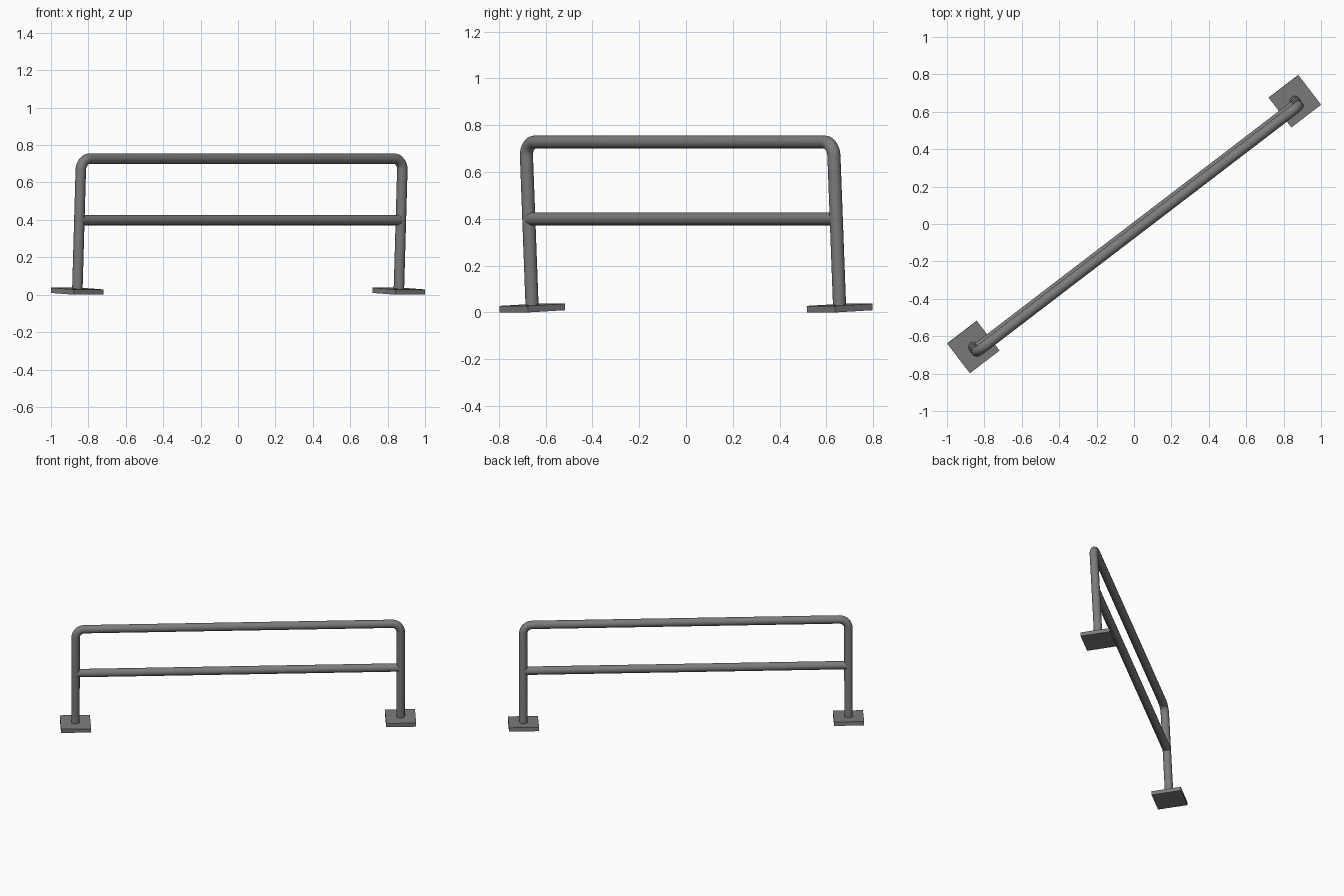
import bpy, bmesh, math
from mathutils import Matrix, Vector

if "Cube" in bpy.data.objects:
    bpy.data.objects.remove(bpy.data.objects["Cube"])

HALF = 1.082      # post distance from centre along the rail
R = 0.028         # tube radius
TOP = 0.724       # top rail centre height
MID = 0.395       # lower rail centre height
BEND = 0.06       # bend radius of the corners
PLATE = 0.2       # foot plate side
THICK = 0.028     # foot plate thickness
SIDES = 20
LEAN = math.radians(2.7)
# whole rack leans slightly and stands diagonally
M = (Matrix.Translation((0, 0, PLATE / 2 * math.sin(LEAN)))
     @ Matrix.Rotation(math.radians(37.4), 4, 'Z')
     @ Matrix.Rotation(LEAN, 4, 'X'))

grey = bpy.data.materials.new("grey_metal")
grey.diffuse_color = (0.2, 0.2, 0.2, 1)
grey.use_nodes = True
grey.node_tree.nodes["Principled BSDF"].inputs["Base Color"].default_value = grey.diffuse_color


def finish(name, bm, smooth):
    bmesh.ops.recalc_face_normals(bm, faces=bm.faces)
    bm.transform(M)
    me = bpy.data.meshes.new(name)
    bm.to_mesh(me)
    bm.free()
    me.materials.append(grey)
    ob = bpy.data.objects.new(name, me)
    bpy.context.collection.objects.link(ob)
    if smooth:
        bpy.ops.object.select_all(action='DESELECT')
        ob.select_set(True)
        bpy.context.view_layer.objects.active = ob
        bpy.ops.object.shade_smooth_by_angle(angle=math.radians(40))


def tube(name, path):
    """Sweep a round section along a path lying in the xz plane."""
    bm = bmesh.new()
    pts = [Vector((x, 0, z)) for x, z in path]
    side = Vector((0, 1, 0))
    rings = []
    for i, p in enumerate(pts):
        d = (pts[min(i + 1, len(pts) - 1)] - pts[max(i - 1, 0)])
        if 0 < i < len(pts) - 1:
            d = (pts[i + 1] - p).normalized() + (p - pts[i - 1]).normalized()
        up = side.cross(d.normalized())
        rings.append([bm.verts.new(p + R * (math.cos(a) * side + math.sin(a) * up))
                      for a in (2 * math.pi * k / SIDES for k in range(SIDES))])
    for a, b in zip(rings, rings[1:]):
        for k in range(SIDES):
            n = (k + 1) % SIDES
            bm.faces.new((a[k], a[n], b[n], b[k]))
    bm.faces.new(rings[0])
    bm.faces.new(rings[-1])
    finish(name, bm, True)


# bent hoop: two posts and the top rail
arc = [(-HALF + BEND - BEND * math.cos(t), TOP - BEND + BEND * math.sin(t))
       for t in (math.pi / 2 * i / 8 for i in range(9))]
left = [(-HALF, THICK / 2)] + arc
tube("bent_hoop", left + [(-x, z) for x, z in reversed(left)])

# lower rail
tube("lower_rail", [(-HALF, MID), (HALF, MID)])

# foot plates
for s, label in ((-1, "left"), (1, "right")):
    bm = bmesh.new()
    bmesh.ops.create_cube(bm, size=1, matrix=Matrix.Translation((s * HALF, 0, THICK / 2))
                          @ Matrix.Diagonal((PLATE, PLATE, THICK, 1)))
    finish(label + "_foot_plate", bm, False)
